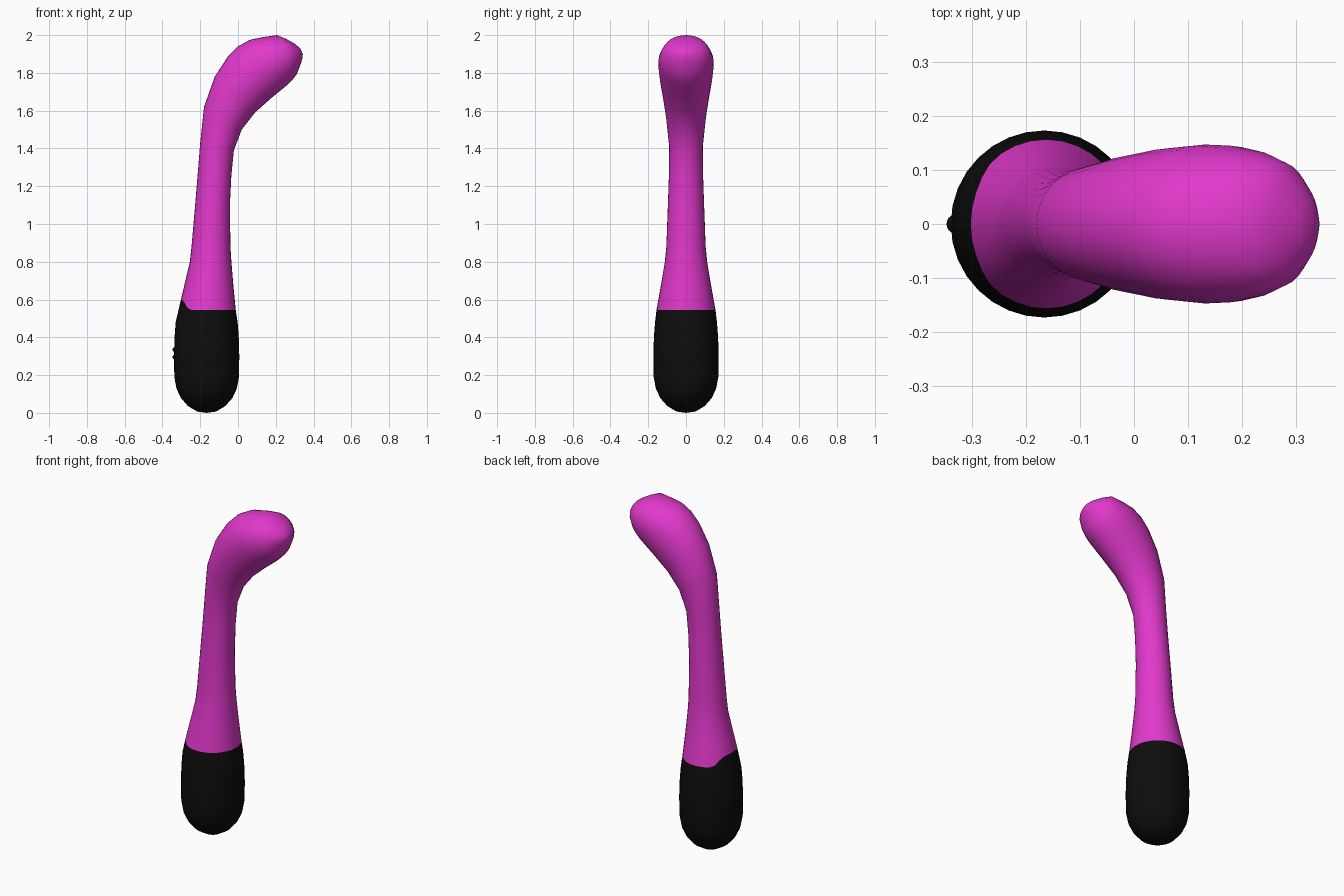
import bpy, bmesh, math
from mathutils import Vector

cube = bpy.data.objects.get("Cube")
if cube:
    bpy.data.objects.remove(cube)

SIDES = 32


def material(name, color, roughness):
    mat = bpy.data.materials.new(name)
    mat.use_nodes = True
    mat.diffuse_color = (*color, 1)
    bsdf = mat.node_tree.nodes["Principled BSDF"]
    bsdf.inputs["Base Color"].default_value = (*color, 1)
    bsdf.inputs["Roughness"].default_value = roughness
    return mat


magenta = material("magenta silicone", (0.75, 0.04, 0.6), 0.5)
black = material("black plastic", (0.004, 0.004, 0.004), 0.5)


def ring(xl, zl, xr, zr, depth, lift=0.0):
    """Elliptical section spanning two outline points; lift raises its -x edge."""
    a, b = Vector((xl, 0, zl)), Vector((xr, 0, zr))
    mid, half = (a + b) / 2, (b - a) / 2
    points = []
    for i in range(SIDES):
        t = math.tau * i / SIDES
        p = mid + half * math.cos(t) + Vector((0, depth * math.sin(t), 0))
        s = min(max((-math.cos(t) - 0.6) / 0.4, 0), 1)
        s = s * s * (3 - 2 * s)
        points.append(p + Vector((0.2 * lift * s, 0, lift * s)))
    return points


def loft(name, rings, mat, start=None, end=None):
    """Skin the rings, closing either end to a pole when one is given."""
    bm = bmesh.new()
    loops = [[bm.verts.new(p) for p in r] for r in rings]
    for low, high in zip(loops, loops[1:]):
        for i in range(SIDES):
            j = (i + 1) % SIDES
            bm.faces.new((low[i], low[j], high[j], high[i]))
    for pole, loop in ((start, loops[0]), (end, loops[-1])):
        if pole:
            v = bm.verts.new(pole)
            for i in range(SIDES):
                bm.faces.new((loop[i], loop[(i + 1) % SIDES], v))
    bmesh.ops.recalc_face_normals(bm, faces=bm.faces)
    mesh = bpy.data.meshes.new(name)
    bm.to_mesh(mesh)
    bm.free()
    mesh.materials.append(mat)
    mesh.shade_smooth()
    obj = bpy.data.objects.new(name, mesh)
    bpy.context.collection.objects.link(obj)
    return obj


# Seam shared by handle and shaft, raised on the button side
seam = ring(-0.313, 0.545, -0.012, 0.545, 0.156, lift=0.055)

# Handle: rounded base widening into a slightly tapered grip
AXIS = -0.166
base_profile = [(0.05, 0.007), (0.1, 0.037), (0.137, 0.08), (0.16, 0.13),
                (0.171, 0.19), (0.173, 0.3), (0.17, 0.4), (0.164, 0.48)]
handle_rings = [ring(AXIS - r, z, AXIS + r, z, r) for r, z in base_profile]
loft("handle", handle_rings + [seam], black, start=(AXIS, 0, 0))

# Shaft: outer edge, inner edge and half depth of each section up to the tip
sections = [
    (-0.283, 0.68, -0.025, 0.68, 0.132),
    (-0.255, 0.80, -0.035, 0.80, 0.112),
    (-0.246, 0.88, -0.040, 0.88, 0.104),
    (-0.227, 1.10, -0.043, 1.10, 0.096),
    (-0.212, 1.28, -0.035, 1.26, 0.090),
    (-0.200, 1.43, -0.022, 1.39, 0.089),
    (-0.180, 1.62, 0.020, 1.50, 0.105),
    (-0.123, 1.78, 0.090, 1.59, 0.124),
    (-0.055, 1.885, 0.180, 1.67, 0.140),
    (0.000, 1.94, 0.262, 1.737, 0.147),
    (0.063, 1.975, 0.290, 1.765, 0.145),
    (0.135, 1.99, 0.312, 1.795, 0.135),
    (0.206, 2.00, 0.333, 1.85, 0.115),
    (0.255, 1.98, 0.342, 1.88, 0.080),
    (0.300, 1.955, 0.343, 1.90, 0.040),
]
loft("curved_shaft", [seam] + [ring(*s) for s in sections], magenta,
     end=(0.33, 0, 1.93))

# Pair of small control buttons on the handle
for name, z in (("upper_button", 0.335), ("lower_button", 0.295)):
    bpy.ops.mesh.primitive_uv_sphere_add(segments=16, ring_count=8, radius=0.016,
                                         location=(-0.334, 0, z))
    button = bpy.context.object
    button.name = name
    button.scale = (0.8, 1, 0.8)
    button.data.materials.append(black)
    bpy.ops.object.shade_smooth()
